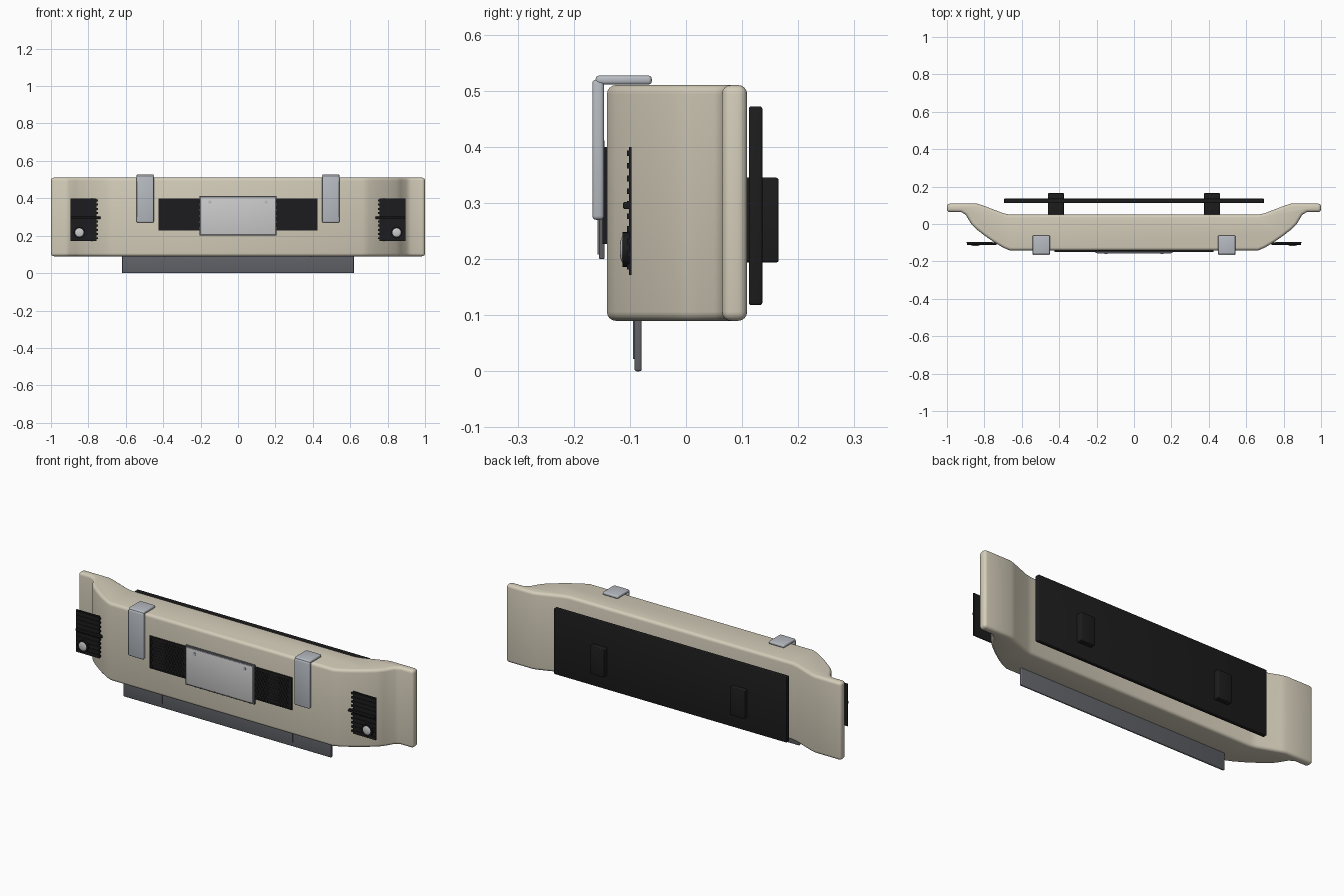
import bpy, bmesh, math
from mathutils import Matrix, Vector

if "Cube" in bpy.data.objects:
    bpy.data.objects.remove(bpy.data.objects["Cube"])


def material(name, rgb):
    m = bpy.data.materials.new(name)
    m.diffuse_color = (*rgb, 1)
    m.use_nodes = True
    m.node_tree.nodes["Principled BSDF"].inputs["Base Color"].default_value = m.diffuse_color
    return m


CREAM = material("cream_paint", (0.66, 0.61, 0.49))
BLACK = material("black_plastic", (0.012, 0.012, 0.013))
SLATE = material("slate_metal", (0.12, 0.125, 0.14))
SILVER = material("silver_metal", (0.47, 0.50, 0.54))
WHITE = material("plate_white", (0.68, 0.70, 0.68))


def finish(bm, name, mat):
    bmesh.ops.recalc_face_normals(bm, faces=bm.faces)
    me = bpy.data.meshes.new(name)
    bm.to_mesh(me)
    bm.free()
    ob = bpy.data.objects.new(name, me)
    bpy.context.collection.objects.link(ob)
    me.materials.append(mat)
    bpy.ops.object.select_all(action='DESELECT')
    ob.select_set(True)
    bpy.context.view_layer.objects.active = ob
    bpy.ops.object.shade_smooth_by_angle(angle=math.radians(35))
    return ob


def add_box(bm, x, y, z):
    size = (x[1] - x[0], y[1] - y[0], z[1] - z[0])
    centre = Vector((sum(x) / 2, sum(y) / 2, sum(z) / 2))
    bmesh.ops.create_cube(bm, size=1, matrix=Matrix.Translation(centre) @ Matrix.Diagonal((*size, 1)))


def box(name, x, y, z, mat, bevel=0.0):
    bm = bmesh.new()
    add_box(bm, x, y, z)
    if bevel:
        bmesh.ops.bevel(bm, geom=bm.edges[:], offset=bevel, segments=3, profile=0.5, affect='EDGES')
    return finish(bm, name, mat)


def mx(s, a, b):
    return tuple(sorted((s * a, s * b)))


def disc(name, x, y, z, r, depth, mat, dome=False):
    bm = bmesh.new()
    if dome:
        m = Matrix.Translation((x, y, z)) @ Matrix.Diagonal((1, depth / r, 1, 1))
        bmesh.ops.create_uvsphere(bm, u_segments=24, v_segments=12, radius=r, matrix=m)
    else:
        m = Matrix.Translation((x, y, z)) @ Matrix.Rotation(math.pi / 2, 4, 'X')
        bmesh.ops.create_cone(bm, cap_ends=True, segments=24, radius1=r, radius2=r, depth=depth, matrix=m)
    return finish(bm, name, mat)


# Bumper body: mirrored plan outline, extruded upward with rounded rims
front = [(1.0, 0.064), (0.925, 0.064), (0.90, 0.05), (0.87, 0.0), (0.845, -0.026),
         (0.80, -0.061), (0.75, -0.096), (0.70, -0.126), (0.665, -0.141)]
back = [(0.665, 0.05), (0.70, 0.058), (0.81, 0.10), (0.84, 0.109), (1.0, 0.109)]
half = front[::-1] + back[::-1]
outline = half + [(-x, y) for x, y in half[::-1]]
bm = bmesh.new()
base = bm.faces.new([bm.verts.new((x, y, 0.09)) for x, y in outline])
ext = bmesh.ops.extrude_face_region(bm, geom=[base])
bmesh.ops.translate(bm, vec=(0, 0, 0.42), verts=[v for v in ext['geom'] if isinstance(v, bmesh.types.BMVert)])
bmesh.ops.recalc_face_normals(bm, faces=bm.faces)
rims = [e for e in bm.edges if e.calc_face_angle(0) > math.radians(50)]
bmesh.ops.bevel(bm, geom=rims, offset=0.016, segments=4, profile=0.5, affect='EDGES', clamp_overlap=False)
finish(bm, "bumper_body", CREAM)

# Skid plate below, with two thin ribs
box("skid_plate", (-0.62, 0.62), (-0.092, -0.079), (0, 0.12), SLATE, 0.004)

# Rear panel
box("rear_panel", (-0.695, 0.695), (0.112, 0.136), (0.118, 0.472), BLACK, 0.004)

# Central grille panel with raised honeycomb rings
box("grille_backing", (-0.425, 0.425), (-0.146, -0.138), (0.227, 0.4), BLACK)
for s, side in ((1, "right"), (-1, "left")):
    bm = bmesh.new()
    r = 0.0105
    for row in range(10):
        for col in range(11):
            cx = s * (0.216 + col * r * math.sqrt(3) + (row % 2) * r * 0.866)
            cz = 0.242 + row * r * 1.5
            outer, inner, floor = [[bm.verts.new((cx + k * r * math.sin(i * math.pi / 3), y,
                                                  cz + k * r * math.cos(i * math.pi / 3)))
                                    for i in range(6)]
                                   for k, y in ((1, -0.149), (0.75, -0.149), (0.75, -0.1455))]
            for i in range(6):
                j = (i + 1) % 6
                bm.faces.new((outer[i], outer[j], inner[j], inner[i]))
                bm.faces.new((inner[i], inner[j], floor[j], floor[i]))
    finish(bm, "grille_honeycomb_" + side, BLACK)
    bm = bmesh.new()
    for z in ((0.227, 0.233), (0.394, 0.4)):
        add_box(bm, mx(s, 0.2, 0.425), (-0.149, -0.140), z)
    add_box(bm, mx(s, 0.418, 0.425), (-0.149, -0.140), (0.227, 0.4))
    finish(bm, "grille_frame_" + side, BLACK)

# Blank registration plate in a dark frame
box("plate_frame", (-0.207, 0.207), (-0.155, -0.145), (0.2, 0.412), SLATE, 0.002)
box("plate", (-0.198, 0.198), (-0.1575, -0.15), (0.208, 0.404), WHITE, 0.001)

for s, side in ((1, "right"), (-1, "left")):
    # Rib on the skid plate and mounting block at the back
    box("skid_rib_" + side, mx(s, 0.387, 0.393), (-0.0945, -0.08), (0.022, 0.1), SLATE)
    box("mount_block_" + side, mx(s, 0.375, 0.46), (0.045, 0.165), (0.194, 0.345), BLACK, 0.004)
    disc("plate_bolt_" + side, s * 0.15, -0.1585, 0.38, 0.008, 0.005, SILVER)

    # Silver strap hooked over the top edge
    box("strap_front_" + side, mx(s, 0.45, 0.542), (-0.167, -0.146), (0.27, 0.52), SILVER, 0.007)
    box("strap_top_" + side, mx(s, 0.45, 0.542), (-0.161, -0.061), (0.511, 0.527), SILVER, 0.006)

    # Louvred corner vent with fog lamp
    box("vent_panel_" + side, mx(s, 0.757, 0.895), (-0.102, -0.097), (0.172, 0.4), BLACK)
    bm = bmesh.new()
    for i in range(10):
        z = 0.181 + i * 0.0225
        add_box(bm, mx(s, 0.749, 0.893), (-0.105, -0.098), (z, z + 0.01))
    finish(bm, "vent_slats_" + side, BLACK)
    box("vent_bar_" + side, mx(s, 0.735, 0.893), (-0.112, -0.098), (0.289, 0.302), BLACK, 0.003)
    disc("lamp_housing_" + side, s * 0.848, -0.106, 0.217, 0.031, 0.015, BLACK)
    disc("fog_lamp_" + side, s * 0.848, -0.112, 0.217, 0.024, 0.006, WHITE, dome=True)
